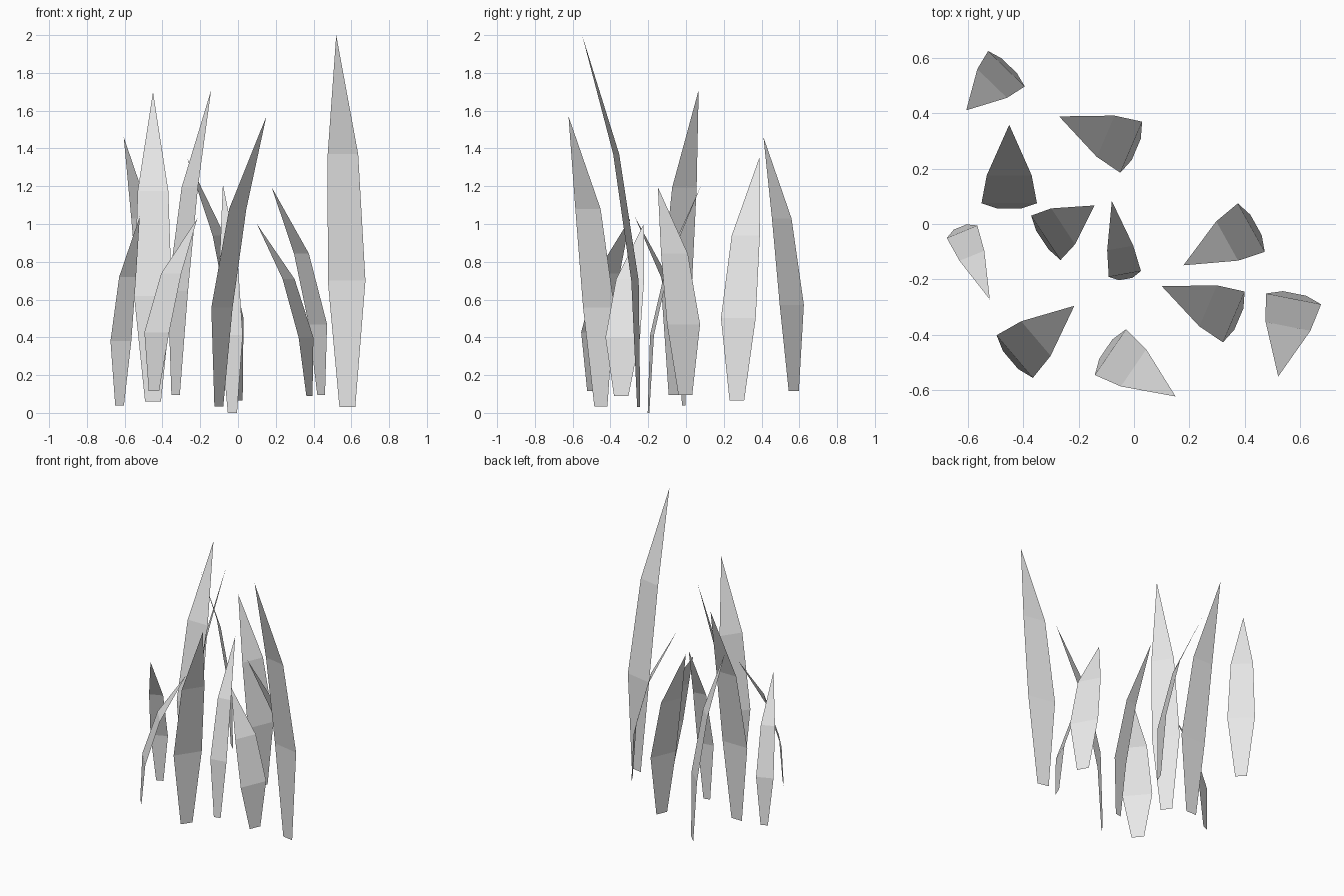
import bpy
import bmesh
from mathutils import Vector

# One plain grey for every blade
grey = bpy.data.materials.new("light_grey")
grey.diffuse_color = (0.8, 0.8, 0.8, 1.0)

# Blade profile: (height fraction, lean fraction, width fraction)
PROFILE = [(0.0, -0.07, 0.42), (0.34, 0.0, 1.0), (0.68, 0.355, 0.81)]

# Blades: centre of the widest line (x, y), tip (x, y), base z, tip z, width
BLADES = [
    (-0.460, 0.560, -0.605, 0.410, 0.115, 1.46, 0.184),
    (-0.450, 0.075, -0.450, 0.358, 0.060, 1.70, 0.200),
    (-0.010, 0.277, -0.270, 0.388, 0.065, 1.35, 0.200),
    (-0.318, -0.050, -0.142, 0.067, 0.095, 1.71, 0.192),
    (-0.033, -0.180, -0.080, 0.083, 0.000, 1.21, 0.118),
    (-0.620, -0.028, -0.520, -0.272, 0.040, 1.04, 0.119),
    (0.423, -0.013, 0.178, -0.149, 0.095, 1.195, 0.200),
    (0.360, -0.335, 0.100, -0.224, 0.090, 1.00, 0.199),
    (0.575, -0.270, 0.520, -0.550, 0.030, 2.00, 0.203),
    (-0.430, -0.478, -0.215, -0.295, 0.115, 1.03, 0.202),
    (-0.085, -0.462, 0.150, -0.622, 0.035, 1.57, 0.200),
]


def make_blade(name, cx, cy, tx, ty, z0, z1, width):
    """Thin, bent, single-sheet blade of grass leaning towards its tip."""
    mid = Vector((cx, cy, 0))
    reach = Vector((tx - cx, ty - cy, 0))
    side = Vector((reach.y, -reach.x, 0)).normalized() * width / 2
    bm = bmesh.new()
    rows = []
    for h, lean, w in PROFILE:
        centre = mid + reach * lean
        centre.z = z0 + (z1 - z0) * h
        rows.append([bm.verts.new(centre - side * w),
                     bm.verts.new(centre + side * w)])
    for low, high in zip(rows, rows[1:]):
        bm.faces.new((low[0], low[1], high[1], high[0]))
    tip = bm.verts.new((tx, ty, z1))
    bm.faces.new((rows[-1][0], rows[-1][1], tip))
    mesh = bpy.data.meshes.new(name)
    bm.to_mesh(mesh)
    bm.free()
    mesh.materials.append(grey)
    bpy.context.collection.objects.link(bpy.data.objects.new(name, mesh))


# Grass tuft
for i, blade in enumerate(BLADES, 1):
    make_blade(f"grass_blade_{i}", *blade)
